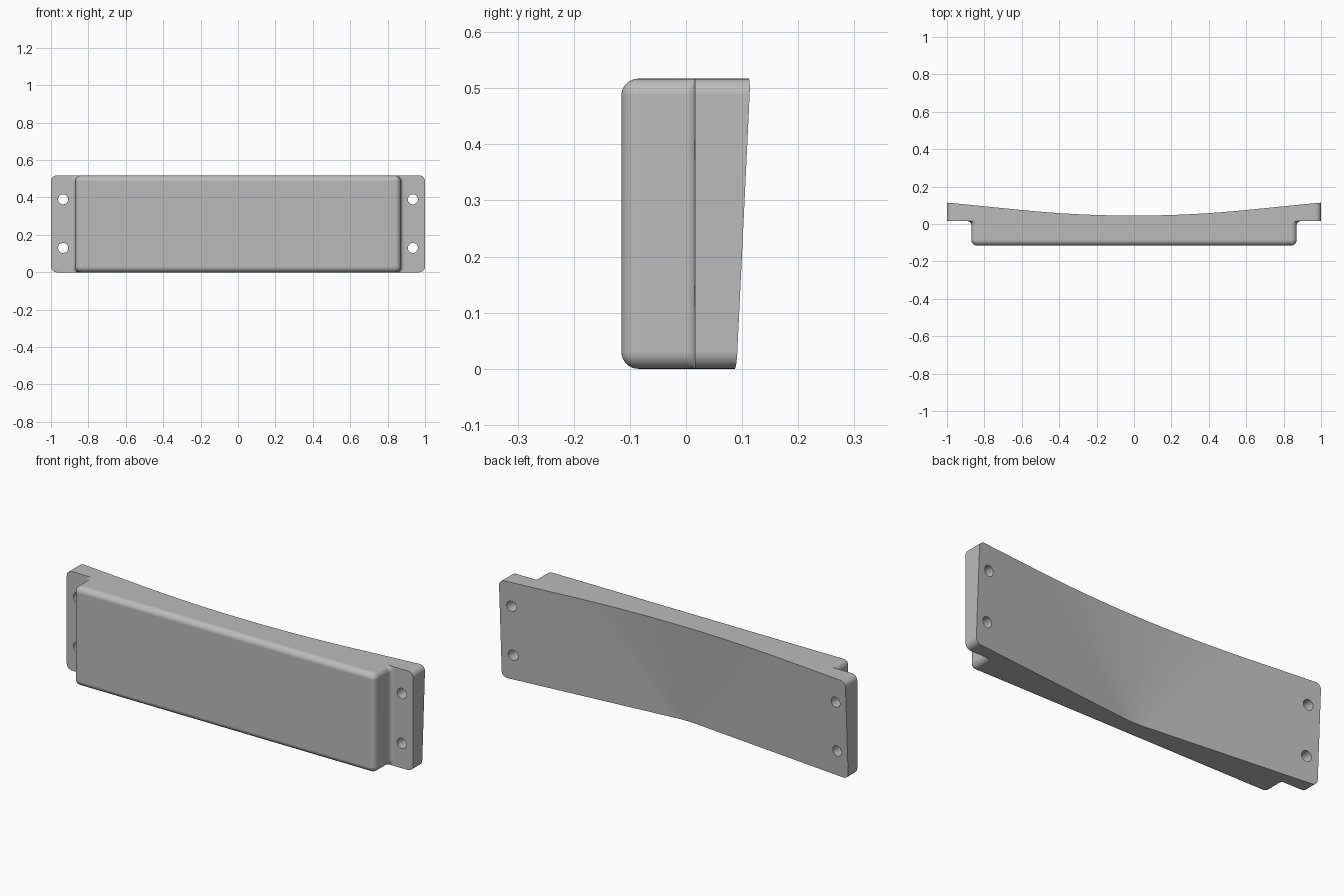
import bpy, bmesh
from math import sin, cos, pi

HALF_H = 0.2585      # half of the height
BOX_W = 0.87         # half width of the raised block
FLANGE_Y = 0.016     # front of the mounting flanges
FRONT_Y = -0.115
R = 0.03             # edge rounding
FILLET = 0.02

if "Cube" in bpy.data.objects:
    bpy.data.objects.remove(bpy.data.objects["Cube"])

grey = bpy.data.materials.new("light grey")
grey.use_nodes = True
colour = (0.5, 0.5, 0.5, 1)
grey.diffuse_color = colour
grey.node_tree.nodes["Principled BSDF"].inputs["Base Color"].default_value = colour


def make_object(name, bm):
    bmesh.ops.recalc_face_normals(bm, faces=bm.faces)
    mesh = bpy.data.meshes.new(name)
    bm.to_mesh(mesh)
    bm.free()
    obj = bpy.data.objects.new(name, mesh)
    bpy.context.collection.objects.link(obj)
    mesh.materials.append(grey)
    return obj


def rounded_loop(bm, y, w, h, r, steps=8):
    """Rounded rectangle in the XZ plane at depth y."""
    loop = []
    for q, (sx, sz) in enumerate([(1, 1), (-1, 1), (-1, -1), (1, -1)]):
        for i in range(steps + 1):
            a = (q + i / steps) * pi / 2
            loop.append(bm.verts.new((sx * (w - r) + r * cos(a), y,
                                      HALF_H + sz * (h - r) + r * sin(a))))
    return loop


def loft(bm, loops):
    n = len(loops[0])
    for a, b in zip(loops, loops[1:]):
        for i in range(n):
            j = (i + 1) % n
            bm.faces.new((a[i], a[j], b[j], b[i]))
    bm.faces.new(loops[0])
    bm.faces.new(loops[-1][::-1])


# Body: flange, fillet, block and rounded front edge as one loft
sections = [(0.25, 1, HALF_H, R), (FLANGE_Y, 1, HALF_H, R)]
for i in range(7):
    a = i / 6 * pi / 2
    sections.append((FLANGE_Y - 0.001 - FILLET * (1 - cos(a)),
                     BOX_W + FILLET * (1 - sin(a)), HALF_H, R))
for i in range(9):
    a = i / 8 * pi / 2
    inset = R * (1 - cos(a))
    sections.append((FRONT_Y + R * (1 - sin(a)), BOX_W - inset,
                     HALF_H - inset, max(R - inset, 0.002)))
bm = bmesh.new()
loft(bm, [rounded_loop(bm, *s) for s in sections])
body = make_object("mounting_block", bm)

# Back cutter: two sloping planes blended by a cone that widens upward
SLOPE = 0.1


def back_row(bm, z):
    w = 0.06 + 1.045 * z
    base = 0.09 + 0.048 * z - SLOPE
    ts = [i / 16 for i in range(-16, 17)]
    pts = [(t * w, base + SLOPE * w * (t * t + 1) / 2) for t in ts]
    pts = [(-1.2, base + SLOPE * 1.2)] + pts + [(1.2, base + SLOPE * 1.2)]
    pts += [(1.2, 0.5), (-1.2, 0.5)]
    return [bm.verts.new((x, y, z)) for x, y in pts]


bm = bmesh.new()
loft(bm, [back_row(bm, -0.05), back_row(bm, 0.6)])
cutters = [make_object("back_cutter", bm)]

# Screw hole cutters
for side in (-1, 1):
    for z in (0.13, 0.39):
        bm = bmesh.new()
        rings = [[bm.verts.new((side * 0.935 + 0.027 * cos(i * pi / 16), y,
                                z + 0.027 * sin(i * pi / 16)))
                  for i in range(32)] for y in (-0.2, 0.4)]
        loft(bm, rings)
        cutters.append(make_object("hole_cutter", bm))

bpy.ops.object.select_all(action='DESELECT')
bpy.context.view_layer.objects.active = body
body.select_set(True)
for cutter in cutters:
    cutter.hide_render = True
    mod = body.modifiers.new("cut", 'BOOLEAN')
    mod.operation = 'DIFFERENCE'
    mod.solver = 'EXACT'
    mod.object = cutter
    bpy.ops.object.modifier_apply(modifier=mod.name)
    bpy.data.objects.remove(cutter)

# Smooth shading with crisp rims
bpy.ops.object.shade_smooth_by_angle(angle=0.5)
normals = body.modifiers.new("flat faces", 'WEIGHTED_NORMAL')
normals.keep_sharp = True
